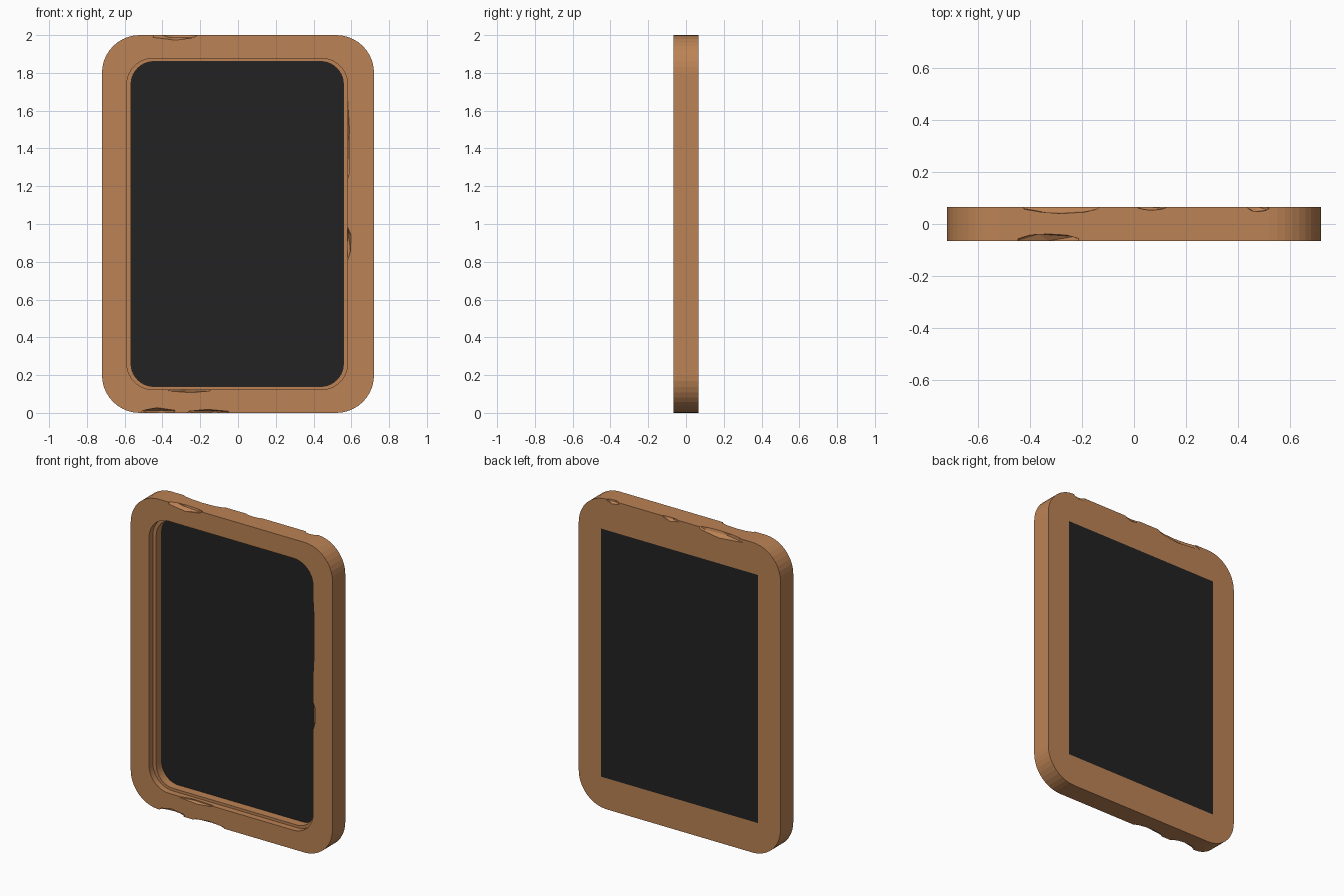
import bpy, bmesh, math, random
from mathutils import Matrix, Vector

random.seed(4)
cube = bpy.data.objects.get("Cube")
if cube:
    bpy.data.objects.remove(cube, do_unlink=True)


def material(name, colour):
    mat = bpy.data.materials.new(name)
    mat.use_nodes = True
    mat.diffuse_color = colour
    bsdf = mat.node_tree.nodes["Principled BSDF"]
    bsdf.inputs["Base Color"].default_value = colour
    bsdf.inputs["Roughness"].default_value = 0.8
    return mat


wood = material("tan wood", (0.50, 0.225, 0.09, 1))
dark = material("dark slate", (0.016, 0.016, 0.016, 1))


def rounded_ring(bm, half_x, half_z, radius, y, cx=0.0, steps=10):
    """Rounded rectangle of vertices in the xz plane, centred at z = 1."""
    ring = []
    for corner, (sx, sz) in enumerate([(1, 1), (-1, 1), (-1, -1), (1, -1)]):
        for i in range(steps + 1):
            a = math.pi / 2 * (corner + i / steps)
            ring.append(bm.verts.new((
                cx + sx * (half_x - radius) + radius * math.cos(a), y,
                1 + sz * (half_z - radius) + radius * math.sin(a))))
    return ring


# Framed board: recessed panel, stepped lip, outer edge, back panel
bm = bmesh.new()
rings = [
    rounded_ring(bm, 0.562, 0.86, 0.12, 0.03, -0.004),
    rounded_ring(bm, 0.562, 0.86, 0.12, -0.025, -0.004),
    rounded_ring(bm, 0.585, 0.877, 0.14, -0.065, -0.004),
    rounded_ring(bm, 0.72, 1.0, 0.2, -0.065),
    rounded_ring(bm, 0.72, 1.0, 0.2, 0.065),
    rounded_ring(bm, 0.56, 0.8, 0.0, 0.065),
]
# Ledge between the two lip walls
rings.insert(2, rounded_ring(bm, 0.585, 0.877, 0.14, -0.025, -0.004))
for a, b in zip(rings, rings[1:]):
    for i in range(len(a)):
        j = (i + 1) % len(a)
        bm.faces.new((a[i], a[j], b[j], b[i]))
for ring in (rings[0], rings[-1]):
    bm.faces.new(ring).material_index = 1
bmesh.ops.remove_doubles(bm, verts=bm.verts, dist=0.0005)
bmesh.ops.recalc_face_normals(bm, faces=bm.faces)
mesh = bpy.data.meshes.new("framed_board")
bm.to_mesh(mesh)
bm.free()
mesh.materials.append(wood)
mesh.materials.append(dark)
board = bpy.data.objects.new("framed_board", mesh)
bpy.context.collection.objects.link(board)

# Worn chips along the edges: (centre, size)
chips = [
    ((-0.33, -0.065, 2.0), (0.15, 0.035, 0.03)),
    ((-0.28, 0.065, 2.0), (0.18, 0.03, 0.04)),
    ((0.07, 0.065, 2.0), (0.07, 0.014, 0.02)),
    ((0.48, 0.065, 2.0), (0.05, 0.02, 0.02)),
    ((-0.43, -0.065, 0.0), (0.11, 0.04, 0.03)),
    ((-0.16, -0.065, 0.0), (0.14, 0.03, 0.02)),
    ((-0.25, -0.065, 0.125), (0.13, 0.02, 0.02)),
    ((0.58, -0.065, 0.9), (0.022, 0.035, 0.1)),
    ((0.58, -0.065, 1.4), (0.012, 0.02, 0.3)),
]
for centre, size in chips:
    cm = bmesh.new()
    bmesh.ops.create_icosphere(cm, subdivisions=1, radius=1)
    for v in cm.verts:
        v.co *= random.uniform(0.85, 1.1)
    place = Matrix.Translation(Vector(centre)) @ Matrix.Diagonal((*size, 1))
    bmesh.ops.transform(cm, matrix=place, verts=cm.verts)
    cutter_mesh = bpy.data.meshes.new("chip_cutter")
    cm.to_mesh(cutter_mesh)
    cm.free()
    cutter_mesh.materials.append(wood)
    cutter = bpy.data.objects.new("chip_cutter", cutter_mesh)
    cutter.hide_render = True
    bpy.context.collection.objects.link(cutter)
    mod = board.modifiers.new("chip", "BOOLEAN")
    mod.operation = "DIFFERENCE"
    mod.solver = "EXACT"
    mod.object = cutter
    bpy.context.view_layer.objects.active = board
    bpy.ops.object.modifier_apply(modifier=mod.name)
    bpy.data.objects.remove(cutter, do_unlink=True)
